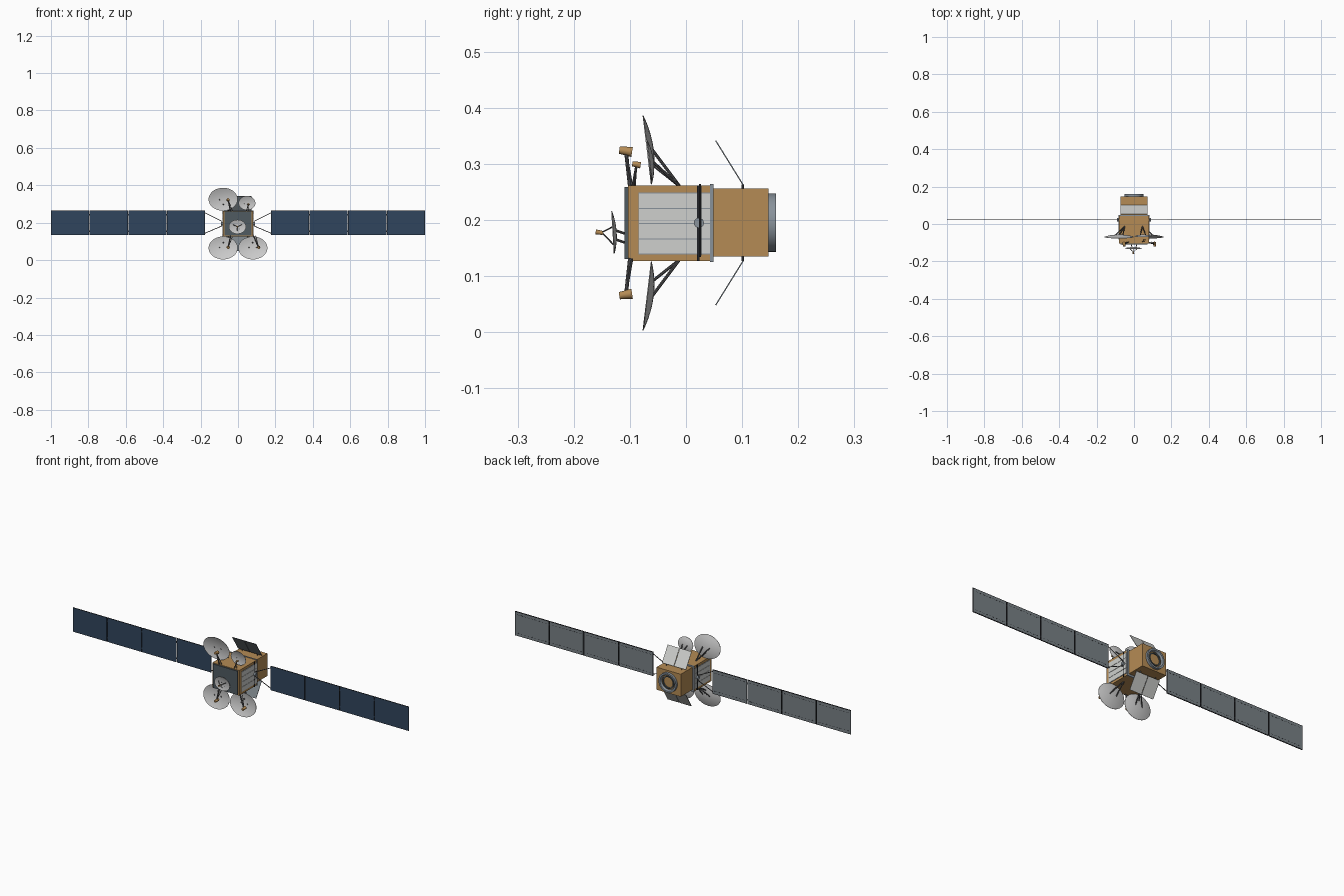
import bpy, bmesh, math
from mathutils import Vector

cube = bpy.data.objects.get("Cube")
if cube:
    bpy.data.objects.remove(cube, do_unlink=True)


def material(name, rgb):
    m = bpy.data.materials.new(name)
    m.use_nodes = True
    m.diffuse_color = (*rgb, 1)
    m.node_tree.nodes["Principled BSDF"].inputs["Base Color"].default_value = (*rgb, 1)
    return m


GOLD = material("gold foil", (0.46, 0.26, 0.09))
NAVY = material("navy cells", (0.03, 0.06, 0.11))
BACK = material("panel back grey", (0.19, 0.22, 0.24))
LIGHT = material("radiator light grey", (0.62, 0.63, 0.61))
DISH = material("dish grey", (0.6, 0.6, 0.6))
DARK = material("dark strut grey", (0.09, 0.09, 0.095))
PLATE = material("slate plate", (0.08, 0.105, 0.12))
TRIM = material("blue grey trim", (0.25, 0.29, 0.33))
BLACK = material("black edge", (0.015, 0.016, 0.02))

MID = 0.195  # height of the body axis


def finish(name, bm, mats, smooth=False):
    bmesh.ops.recalc_face_normals(bm, faces=bm.faces)
    mesh = bpy.data.meshes.new(name)
    bm.to_mesh(mesh)
    bm.free()
    ob = bpy.data.objects.new(name, mesh)
    bpy.context.collection.objects.link(ob)
    for m in mats:
        mesh.materials.append(m)
    if smooth:
        bpy.ops.object.select_all(action='DESELECT')
        ob.select_set(True)
        bpy.context.view_layer.objects.active = ob
        bpy.ops.object.shade_smooth_by_angle(angle=math.radians(40))
    return ob


def box(name, lo, hi, mat):
    bm = bmesh.new()
    bmesh.ops.create_cube(bm, size=1)
    lo, hi = Vector(lo), Vector(hi)
    for v in bm.verts:
        v.co = (lo + hi) / 2 + v.co * (hi - lo)
    return finish(name, bm, [mat])


def rod(name, a, b, r1, r2=None, mat=DARK, sides=8):
    """Straight tube or cone from a to b."""
    a, b = Vector(a), Vector(b)
    bm = bmesh.new()
    bmesh.ops.create_cone(bm, cap_ends=True, segments=sides, radius1=r1,
                          radius2=r1 if r2 is None else r2, depth=(b - a).length)
    turn = (b - a).to_track_quat('Z', 'Y')
    for v in bm.verts:
        v.co = turn @ v.co + (a + b) / 2
    return finish(name, bm, [mat], True)


def lathe(name, profile, centre, mat, stretch=(1, 1), tilt=0, sides=32):
    """Spin (radius, y) points about the y axis; tilt leans the top forward."""
    bm = bmesh.new()
    verts = [bm.verts.new((r, y, 0)) for r, y in profile]
    edges = [bm.edges.new(p) for p in zip(verts, verts[1:])]
    bmesh.ops.spin(bm, geom=verts + edges, cent=(0, 0, 0), axis=(0, 1, 0),
                   angle=math.tau, steps=sides)
    bmesh.ops.remove_doubles(bm, verts=bm.verts, dist=0.00005)
    for v in bm.verts:
        x, y, z = v.co.x * stretch[0], v.co.y, v.co.z * stretch[1]
        v.co = Vector(centre) + Vector((x, y - z * tilt, z))
    return finish(name, bm, [mat], True)


def dish(name, centre, rx, rz, depth, tilt):
    rings = [i / 6 for i in range(7)]
    inner = [(t, depth * (1 - t * t)) for t in rings]
    outer = [(t, y + 0.0015) for t, y in reversed(inner)]
    return lathe(name, inner + outer, centre, DISH, (rx, rz), tilt)


# Main body, rear module and front plate
box("main_body", (-.08, -.103, .127), (.08, .045, .262), GOLD)
box("rear_module", (-.072, .045, .135), (.072, .147, .256), GOLD)
box("body_collar", (-.082, .043, .125), (.082, .049, .264), TRIM)
box("front_plate", (-.073, -.11, .131), (.073, -.102, .259), PLATE)

# Engine ring at the rear
lathe("engine_ring", [(.038, .146), (.052, .146), (.052, .16), (.043, .16), (.038, .15)],
      (0, 0, MID), TRIM)
lathe("engine_inner_ring", [(.028, .146), (.034, .146), (.034, .153), (.028, .153), (.028, .146)],
      (0, 0, MID), PLATE)

for s, side in ((1, "left"), (-1, "right")):
    # Radiator strips on the body side
    box(f"{side}_radiator_frame", (s * .079, -.085, .139), (s * .0815, .044, .249), TRIM)
    for i in range(4):
        z = .14 + i * .0272
        for y0, y1 in ((-.084, .0195), (.0245, .0425)):
            box(f"{side}_radiator_strip", (s * .08, y0, z), (s * .083, y1, z + .0257), LIGHT)
    box(f"{side}_body_band", (s * .079, .02, .127), (s * .084, .024, .262), BLACK)

    # Hinge drum and yoke of the solar wing
    rod(f"{side}_wing_pivot", (s * .08, .023, MID), (s * .092, .023, MID), .009, mat=TRIM, sides=16)
    for k in (-1, 1):
        rod(f"{side}_yoke_arm", (s * .085, .025, MID + k * .012),
            (s * .178, .025, MID + .003 + k * .055), .002)

    # Solar wing: four panels, dark rims, dashed seams on the back
    for i in range(4):
        x0 = .177 + i * .2062
        x1 = x0 + .2035
        box(f"{side}_panel_rim", (s * x0, .0235, .134), (s * x1, .0265, .264), BLACK)
        box(f"{side}_panel_cells", (s * (x0 + .001), .0228, .1355),
            (s * (x1 - .001), .0236, .2625), NAVY)
        box(f"{side}_panel_back", (s * (x0 + .003), .0264, .137),
            (s * (x1 - .003), .0272, .261), BACK)
        for j in range(9):
            xa = x0 + .012 + j * .0206
            for z in (.15, .248):
                box(f"{side}_panel_dash", (s * xa, .027, z - .0008),
                    (s * (xa + .012), .0275, z + .0008), BLACK)
        if i < 3:
            for z in (.155, .243):
                box(f"{side}_panel_hinge", (s * (x1 - .001), .024, z - .004),
                    (s * (x1 + .004), .026, z + .004), BLACK)


# Large dishes with rear struts and feed horns on arms
def feed(name, base, tip, size):
    rod(f"{name}_feed_arm", base, tip, .0035 * size)
    rod(f"{name}_feed_arm_brace", Vector(base) + Vector((.012, .004, 0)), tip, .002 * size)
    t = Vector(tip)
    aim = Vector((0, 1, 0.15 if t.z < MID else -0.15)).normalized()
    rod(f"{name}_feed_horn", t - aim * .012 * size, t + aim * .011 * size,
        .0065 * size, .009 * size, GOLD, 12)


for name, sx, sz, fx in (("upper_right", -1, 1, -.053),
                         ("lower_right", -1, -1, -.053),
                         ("lower_left", 1, -1, .11)):
    cx, cz = sx * .0795, MID + sz * .13
    dish(f"{name}_dish", (cx, -.07, cz), .078, .0615, .011, sz * .12)
    root = (sx * .05, -.012, MID + sz * .066)
    for dx, dz in ((-.02, 0), (.02, 0), (0, -.026)):
        rod(f"{name}_dish_strut", root, (cx + dx, -.06, cz + sz * dz), .0028)
    feed(name, (fx * .75, -.1, MID + sz * .064), (fx, -.107, MID + sz * .128), 1)

# Small upper dish
dish("upper_left_dish", (.048, -.066, .305), .045, .038, .007, .12)
for dx in (-.014, .014):
    rod("upper_left_dish_strut", (.045, -.012, .261), (.048 + dx, -.058, .303), .0025)
feed("upper_left", (.045, -.095, .259), (.055, -.088, .299), .65)

# Front dish with mast and tripod feed
dish("front_dish", (-.003, -.131, .178), .046, .038, .006, .06)
for dx in (-.015, .015):
    for dz in (-.012, .004):
        rod("front_dish_strut", (dx, -.109, .172 + dz), (dx * .6, -.127, .178 + dz), .0022)
for k in range(3):
    a = math.tau * k / 3 + math.pi / 2
    rod("front_feed_leg", (-.003 + .026 * math.cos(a), -.129, .178 - .022 * math.sin(a)),
        (-.003, -.15, .178), .0013)
rod("front_feed_horn", (-.003, -.161, .179), (-.003, -.148, .177), .0045, .0035, GOLD, 12)


# Rear flaps, light outside and slate inside, split along the middle
def flap(name, sz):
    for s in (-1, 1):
        bm = bmesh.new()
        hinge, tip = (.101, MID + sz * .067), (.052, MID + sz * .146)
        rows = []
        for off in (0, .0018):
            rows.append([bm.verts.new((x, y + off, z + sz * off * .6))
                         for x, (y, z) in ((s * .001, hinge), (s * .071, hinge),
                                           (s * .071, tip), (s * .001, tip))])
        bm.faces.new(rows[0])
        bm.faces.new(rows[1])
        for i in range(4):
            j = (i + 1) % 4
            bm.faces.new((rows[0][i], rows[0][j], rows[1][j], rows[1][i]))
        bmesh.ops.recalc_face_normals(bm, faces=bm.faces)
        for f in bm.faces:
            f.material_index = 0 if f.normal.y > .7 else 1
        finish(name, bm, [LIGHT, BACK])
        rod(f"{name}_hinge", (s * .045, .101, MID + sz * .06),
            (s * .045, .101, MID + sz * .068), .002)


flap("upper_flap", 1)
flap("lower_flap", -1)
